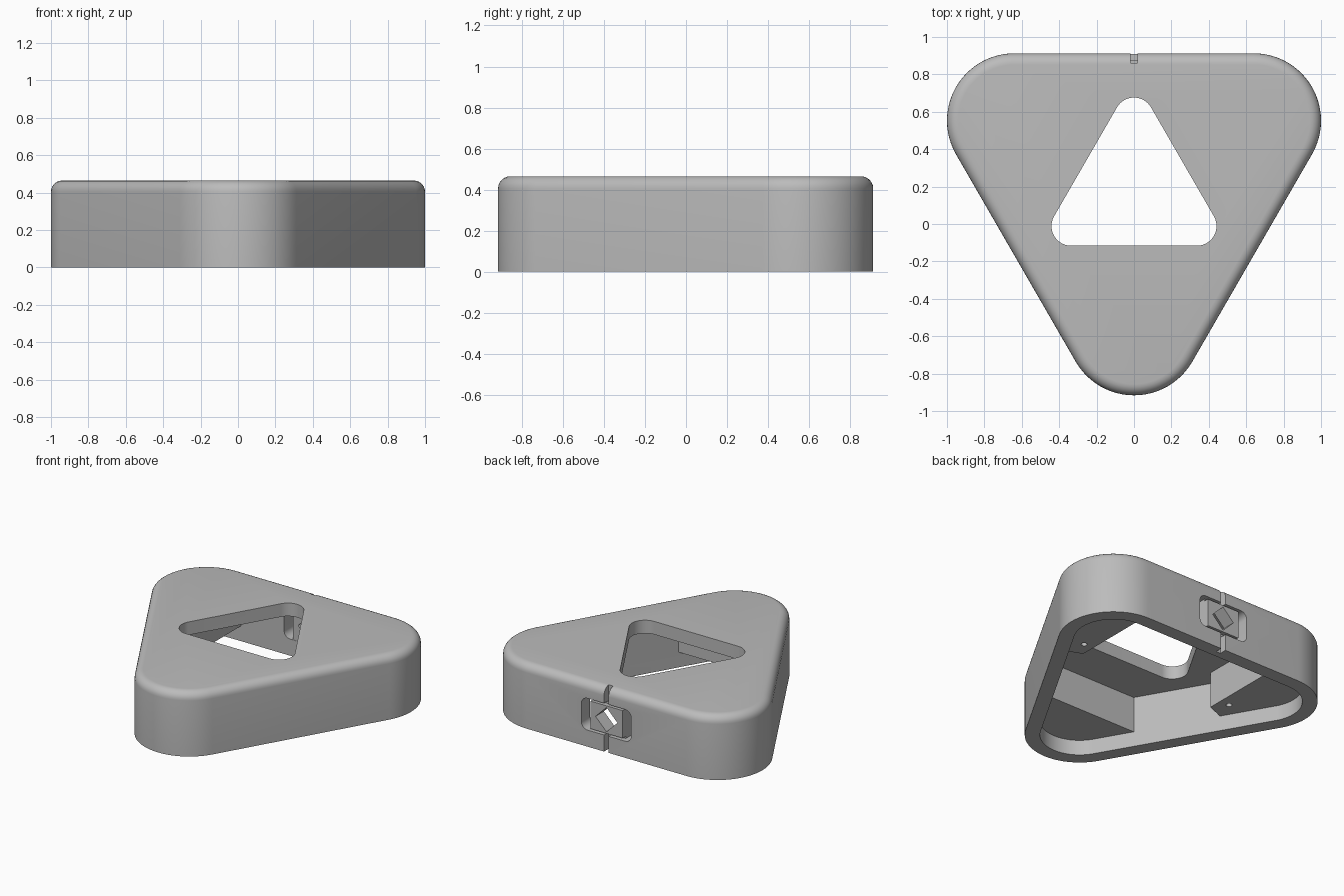
import bpy, bmesh
from math import sin, cos, radians

if "Cube" in bpy.data.objects:
    bpy.data.objects.remove(bpy.data.objects["Cube"])

grey = bpy.data.materials.new("plain grey")
grey.use_nodes = True
GREY = (0.5, 0.5, 0.5, 1)
grey.diffuse_color = GREY
grey.node_tree.nodes["Principled BSDF"].inputs["Base Color"].default_value = GREY

CENTRE_Y = 0.183
BACK = 0.914
HEIGHT = 0.465
WALL = 0.1
STEP = 0.11
CEILING = 0.37
CLIP_Z = 0.235


def arc(cx, cy, r, start, end, n):
    angles = [radians(start + (end - start) * i / n) for i in range(n + 1)]
    return [(cx + r * cos(a), cy + r * sin(a)) for a in angles]


def rounded_triangle(reach, r, tip):
    """Equilateral outline with arcs of radius r; tip is the direction of one corner."""
    pts = []
    for a in (tip, tip + 120, tip + 240):
        cx, cy = reach * cos(radians(a)), CENTRE_Y + reach * sin(radians(a))
        pts += arc(cx, cy, r, a - 60, a + 60, 24)
    return pts


def rounded_rectangle(w, h, r, cy):
    pts = []
    for i, (sx, sy) in enumerate(((1, 1), (-1, 1), (-1, -1), (1, -1))):
        pts += arc(sx * (w - r), cy + sy * (h - r), r, 90 * i, 90 * i + 90, 8)
    return pts


def rectangle(x0, x1, y0, y1):
    return [(x0, y0), (x1, y0), (x1, y1), (x0, y1)]


def loft(name, rings, axis="Z"):
    """Solid through matching outlines, each given as (points, level)."""
    bm = bmesh.new()
    loops = []
    for pts, level in rings:
        loops.append([bm.verts.new((u, v, level) if axis == "Z" else (u, level, v))
                      for u, v in pts])
    for low, high in zip(loops, loops[1:]):
        for i in range(len(low)):
            j = (i + 1) % len(low)
            bm.faces.new((low[i], low[j], high[j], high[i]))
    bm.faces.new(loops[0][::-1])
    bm.faces.new(loops[-1])
    bmesh.ops.recalc_face_normals(bm, faces=bm.faces)
    mesh = bpy.data.meshes.new(name)
    bm.to_mesh(mesh)
    bm.free()
    mesh.materials.append(grey)
    obj = bpy.data.objects.new(name, mesh)
    bpy.context.collection.objects.link(obj)
    return obj


def prism(name, pts, a, b, axis="Z"):
    return loft(name, [(pts, a), (pts, b)], axis)


def activate(obj):
    bpy.ops.object.select_all(action="DESELECT")
    obj.select_set(True)
    bpy.context.view_layer.objects.active = obj


def cut(obj, cutter):
    cutter.hide_render = True
    mod = obj.modifiers.new("cut", "BOOLEAN")
    mod.operation = "DIFFERENCE"
    mod.solver = "EXACT"
    mod.object = cutter
    activate(obj)
    bpy.ops.object.modifier_apply(modifier=mod.name)
    bpy.data.objects.remove(cutter)


# Outer shell with a rounded top edge
REACH, CORNER, ROUND = 0.739, 0.36, 0.06
rings = [(rounded_triangle(REACH, CORNER, -90), 0)]
for i in range(7):
    a = radians(15 * i)
    rings.append((rounded_triangle(REACH, CORNER - ROUND * (1 - cos(a)), -90),
                  HEIGHT - ROUND * (1 - sin(a))))
body = loft("triangular_housing", rings)

# Underside cavity, leaving a solid block in each corner above the base recess
cavity = prism("cavity_cutter", rounded_triangle(REACH, CORNER - WALL, -90), -0.1, CEILING)
cut(cavity, prism("tip_block", rectangle(-1, 1, -1.2, -0.44), STEP, 0.6))
for side in (-1, 1):
    block = [(0.545, 0.13), (0.545, 1.1), (1.3, 1.1), (1.3, -0.165)]
    cut(cavity, prism("corner_block", [(side * x, y) for x, y in block], STEP, 0.6))
cut(body, cavity)

# Central triangular window through the top
cut(body, prism("window_cutter", rounded_triangle(0.388, 0.105, 90), 0.2, 0.7))

# Screw holes in the two rear corner blocks
for side in (-1, 1):
    cut(body, prism("screw_cutter", arc(side * 0.62, 0.23, 0.02, 0, 345, 23), 0.05, 0.28))

# Rear opening and the vertical groove running through it
cut(body, prism("opening_cutter", rounded_rectangle(0.2, 0.115, 0.05, CLIP_Z), 0.7, 1.1, "Y"))
cut(body, prism("groove_cutter", rectangle(-0.018, 0.018, 0.86, 1), -0.1, 0.7))

# Clip plate with a diamond hole, thin gaps above and below its front
backing = prism("clip_backing", rectangle(-0.13, 0.13, CLIP_Z - 0.115, CLIP_Z + 0.115),
                BACK - WALL, 0.875, "Y")
front = prism("clip_plate", rectangle(-0.13, 0.13, CLIP_Z - 0.1, CLIP_Z + 0.1),
              0.875, BACK - 0.004, "Y")
for part in (backing, front):
    diamond = arc(0, CLIP_Z, 0.088, 0, 270, 3)
    cut(part, prism("diamond_cutter", diamond, 0.7, 1.1, "Y"))

for obj in (body, backing, front):
    activate(obj)
    bpy.ops.object.shade_smooth_by_angle(angle=radians(30))
